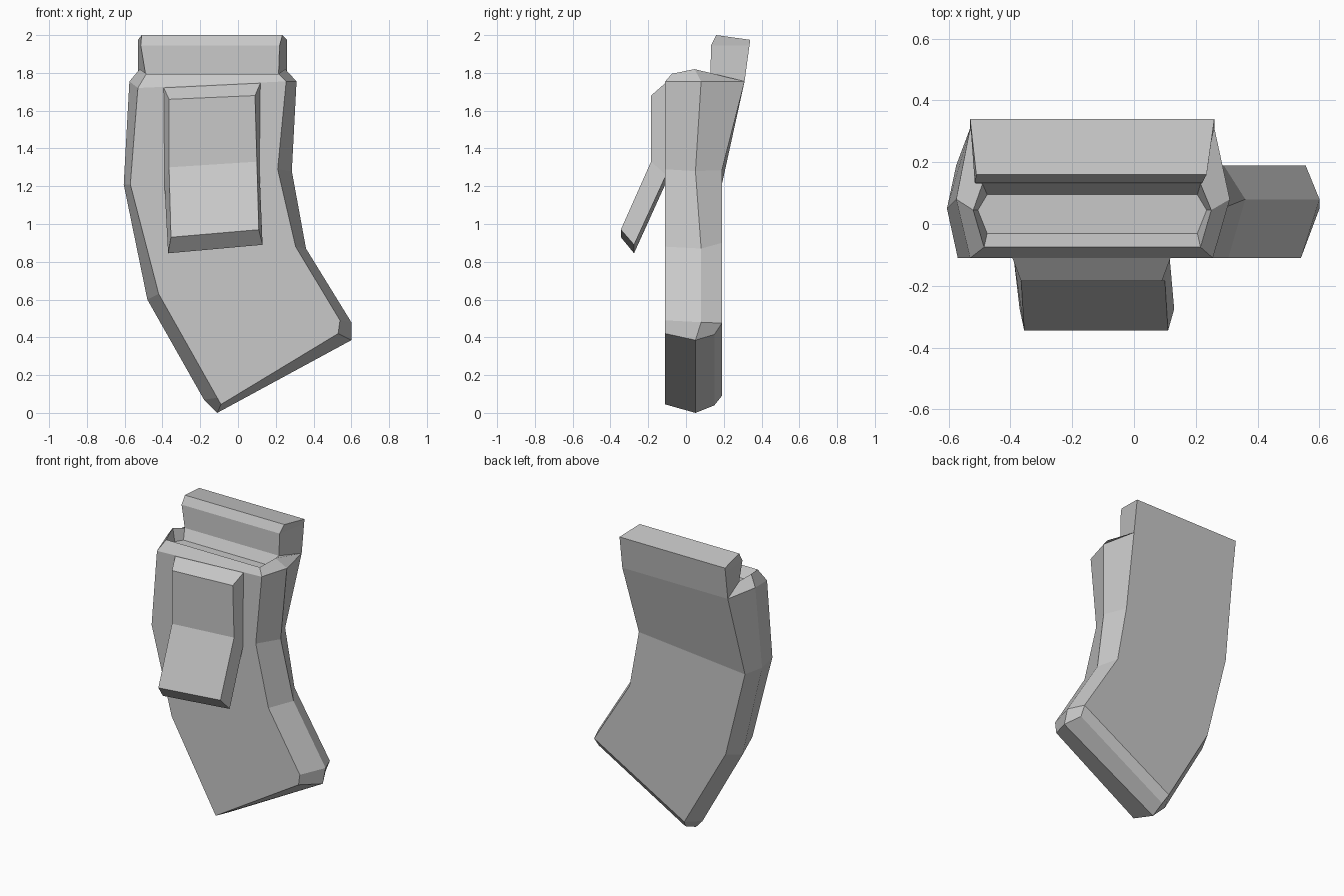
import bpy
import bmesh

default_cube = bpy.data.objects.get("Cube")
if default_cube:
    bpy.data.objects.remove(default_cube, do_unlink=True)


def make_material(name, colour):
    material = bpy.data.materials.new(name)
    material.use_nodes = True
    material.diffuse_color = colour
    shader = next(n for n in material.node_tree.nodes if n.type == "BSDF_PRINCIPLED")
    shader.inputs["Base Color"].default_value = colour
    return material


def section_ring(rows):
    """Each row is (y, left x, left z, right x, right z), ordered front to back."""
    left = [(xl, y, zl) for y, xl, zl, xr, zr in rows]
    right = [(xr, y, zr) for y, xl, zl, xr, zr in rows]
    return left + right[::-1]


def loft(name, sections, material):
    """Bridge the section rings and close both ends with strips of quads."""
    bm = bmesh.new()
    rings = [[bm.verts.new(p) for p in section_ring(rows)] for rows in sections]
    count = len(rings[0])
    for lower, upper in zip(rings, rings[1:]):
        for i in range(count):
            j = (i + 1) % count
            bm.faces.new((lower[i], lower[j], upper[j], upper[i]))
    for ring in (rings[0], rings[-1]):
        for i in range(count // 2 - 1):
            bm.faces.new((ring[i], ring[i + 1], ring[-i - 2], ring[-i - 1]))
    bmesh.ops.recalc_face_normals(bm, faces=bm.faces[:])
    mesh = bpy.data.meshes.new(name)
    bm.to_mesh(mesh)
    bm.free()
    mesh.materials.append(material)
    obj = bpy.data.objects.new(name, mesh)
    bpy.context.collection.objects.link(obj)
    return obj


grey = make_material("plain_grey", (0.58, 0.58, 0.58, 1.0))

# Curved body: front, middle and back rows of each section, from the foot up
FRONT, BACK = -0.11, 0.19
foot_end = [(FRONT, -0.09, 0.045, 0.53, 0.42),
            (0.05, -0.11, 0.0, 0.6, 0.385),
            (0.15, -0.1, 0.04, 0.55, 0.415)]
foot = [(FRONT, -0.11, 0.08, 0.54, 0.49),
        (0.08, -0.18, 0.07, 0.6, 0.48),
        (BACK, -0.12, 0.09, 0.555, 0.475)]
knee = [(FRONT, -0.42, 0.63, 0.305, 0.88),
        (0.08, -0.48, 0.6, 0.36, 0.87),
        (BACK, -0.43, 0.63, 0.29, 0.9)]
waist = [(FRONT, -0.57, 1.21, 0.21, 1.29),
         (0.05, -0.605, 1.21, 0.285, 1.28),
         (BACK, -0.575, 1.21, 0.22, 1.285)]
shoulder = [(FRONT, -0.53, 1.72, 0.255, 1.755),
            (0.08, -0.575, 1.755, 0.31, 1.755),
            (0.31, -0.53, 1.755, 0.26, 1.755)]

# Raised rim around the shallow recess in the top
rim = [(-0.075, -0.485, 1.795, 0.215, 1.795),
       (0.045, -0.52, 1.82, 0.25, 1.82),
       (0.13, -0.49, 1.795, 0.215, 1.795)]
recess_floor = [(-0.03, -0.475, 1.73, 0.205, 1.73),
                (0.045, -0.505, 1.73, 0.235, 1.73),
                (0.095, -0.475, 1.73, 0.205, 1.73)]
loft("body", [foot_end, foot, knee, waist, shoulder, rim, recess_floor], grey)

# Upright lip along the back of the top, with a bevelled front edge
lip_base = [(0.13, -0.49, 1.795, 0.215, 1.795),
            (0.31, -0.53, 1.755, 0.26, 1.755)]
lip_middle = [(0.132, -0.515, 1.945, 0.22, 1.945),
              (0.336, -0.53, 1.945, 0.26, 1.945)]
lip_top = [(0.16, -0.51, 2.0, 0.235, 2.0),
           (0.34, -0.53, 1.975, 0.26, 1.975)]
loft("rear_lip", [lip_base, lip_middle, lip_top], grey)

# Front clip: flat against the body above, flaring outwards below
clip_top = [(-0.185, -0.365, 1.66, 0.09, 1.68),
            (-0.105, -0.395, 1.725, 0.12, 1.75)]
clip_bend = [(-0.185, -0.365, 1.3, 0.1, 1.33),
             (-0.105, -0.39, 1.22, 0.115, 1.26)]
clip_tip = [(-0.345, -0.355, 0.93, 0.11, 0.97),
            (-0.275, -0.37, 0.845, 0.13, 0.89)]
loft("front_clip", [clip_tip, clip_bend, clip_top], grey)
